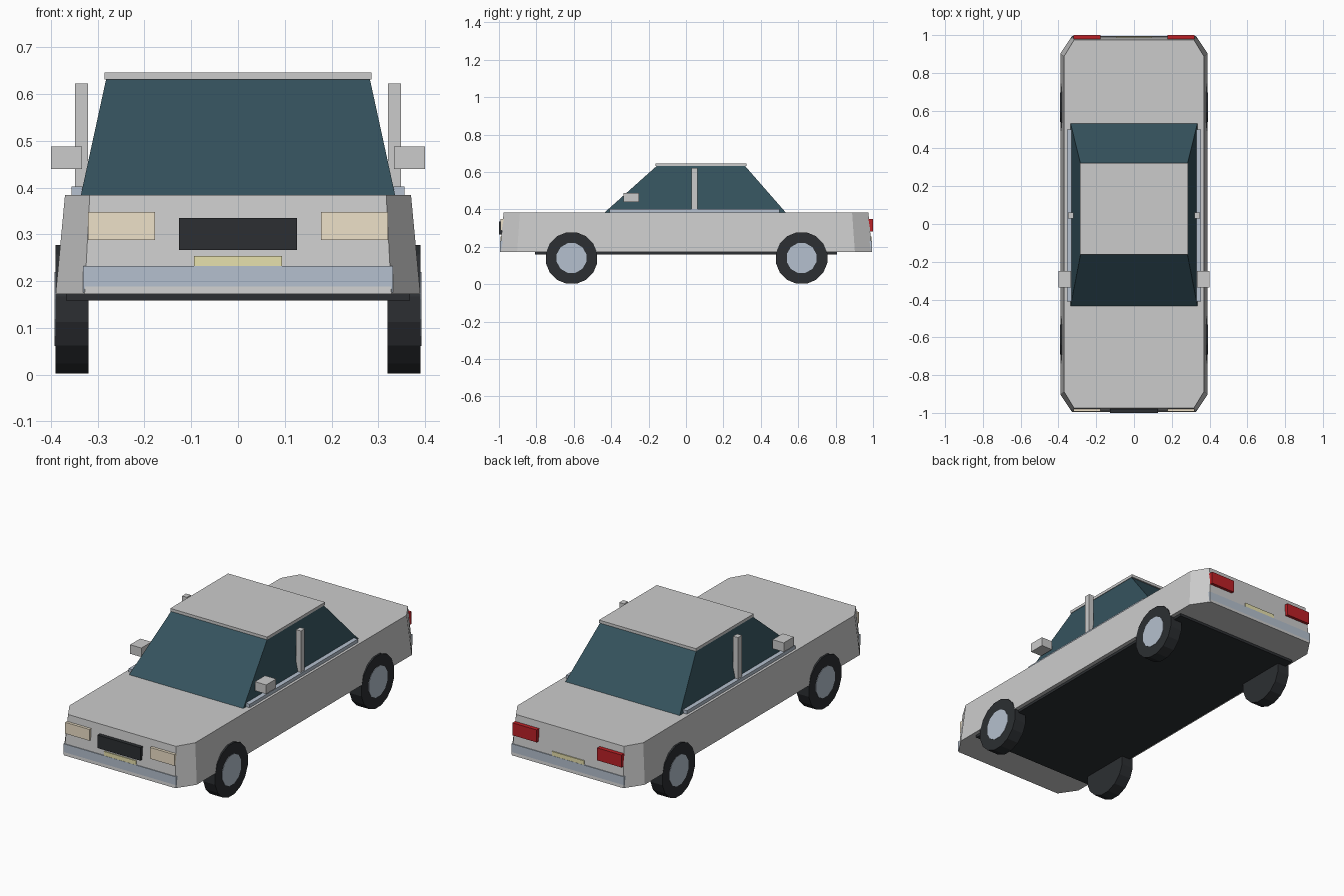
import bpy, bmesh, math
from mathutils import Matrix

if "Cube" in bpy.data.objects:
    bpy.data.objects.remove(bpy.data.objects["Cube"])


def material(name, r, g, b):
    m = bpy.data.materials.new(name)
    m.diffuse_color = (r, g, b, 1)
    m.use_nodes = True
    m.node_tree.nodes["Principled BSDF"].inputs["Base Color"].default_value = m.diffuse_color
    return m


GLASS = material("glass", 0.035, 0.085, 0.11)
RUBBER = material("rubber", 0.025, 0.028, 0.032)
CHROME = material("chrome", 0.46, 0.53, 0.62)
LAMP = material("headlight", 0.85, 0.75, 0.58)
RED = material("tail_red", 0.5, 0.015, 0.02)
PLATE = material("plate_yellow", 0.8, 0.75, 0.42)


def add_object(name, bm, mat=None):
    bmesh.ops.recalc_face_normals(bm, faces=bm.faces)
    mesh = bpy.data.meshes.new(name)
    bm.to_mesh(mesh)
    bm.free()
    obj = bpy.data.objects.new(name, mesh)
    bpy.context.collection.objects.link(obj)
    if mat:
        mesh.materials.append(mat)
    return obj


def box(name, x, y, z, mat=None):
    """Box from (min, max) ranges on each axis."""
    bm = bmesh.new()
    size = [b - a for a, b in (x, y, z)]
    mid = [(a + b) / 2 for a, b in (x, y, z)]
    bmesh.ops.create_cube(bm, size=1, matrix=Matrix.Translation(mid) @ Matrix.Diagonal((*size, 1)))
    return add_object(name, bm, mat)


def loft(name, lower, upper, z0, z1, mat=None):
    """Solid between two outlines with matching points."""
    bm = bmesh.new()
    a = [bm.verts.new((x, y, z0)) for x, y in lower]
    b = [bm.verts.new((x, y, z1)) for x, y in upper]
    bm.faces.new(a)
    bm.faces.new(b)
    n = len(a)
    for i in range(n):
        j = (i + 1) % n
        bm.faces.new((a[i], a[j], b[j], b[i]))
    return add_object(name, bm, mat)


def cylinder(name, x, y, z, radius, width, sides, mat):
    """Cylinder along x, with a flat facet at the bottom."""
    bm = bmesh.new()
    matrix = (Matrix.Translation((x, y, z)) @ Matrix.Rotation(math.pi / 2, 4, 'Y')
              @ Matrix.Rotation(math.pi / sides, 4, 'Z'))
    bmesh.ops.create_cone(bm, cap_ends=True, segments=sides, radius1=radius,
                          radius2=radius, depth=width, matrix=matrix)
    return add_object(name, bm, mat)


def chamfered(w, l, cw, cl):
    """Rectangle outline with cut corners."""
    return [(w, -cl), (w, cl), (cw, l), (-cw, l), (-w, cl), (-w, -cl), (-cw, -l), (cw, -l)]


def rect(w, y0, y1):
    return [(w, y0), (w, y1), (-w, y1), (-w, y0)]


# Body, cabin and floor
loft("body", chamfered(0.39, 0.995, 0.328, 0.903), chamfered(0.37, 0.975, 0.317, 0.888), 0.172, 0.384)
loft("cabin_glass", rect(0.336, -0.435, 0.533), rect(0.282, -0.157, 0.316), 0.384, 0.632, GLASS)
box("roof", (-0.285, 0.285), (-0.162, 0.324), (0.631, 0.646))
box("underbody", (-0.368, 0.368), (-0.807, 0.807), (0.158, 0.18), RUBBER)

# Front and rear fittings
for end, s in (("front", -1), ("rear", 1)):
    def depth(outer):
        return tuple(sorted((s * 0.95, s * outer)))
    box(end + "_bumper", (-0.331, 0.331), depth(0.9935), (0.176, 0.232), CHROME)
    box(end + "_plate", (-0.094, 0.094), depth(0.9925), (0.215, 0.254), PLATE)
    for side, k in (("left", -1), ("right", 1)):
        span = tuple(sorted((k * 0.178, k * 0.321)))
        if s < 0:
            box(side + "_headlight", span, depth(0.993), (0.288, 0.348), LAMP)
        else:
            box(side + "_tail_light", span, depth(1.0), (0.282, 0.348), RED)
box("grille", (-0.126, 0.126), (-1.0, -0.95), (0.266, 0.335), RUBBER)

# Side fittings and wheels
for side, k in (("left", -1), ("right", 1)):
    def across(a, b):
        return tuple(sorted((k * a, k * b)))
    box(side + "_belt_trim", across(0.325, 0.356), (-0.41, 0.5), (0.38, 0.402), CHROME)
    box(side + "_door_pillar", across(0.321, 0.349), (0.029, 0.062), (0.384, 0.622))
    box(side + "_mirror", across(0.334, 0.4), (-0.335, -0.25), (0.44, 0.488))
    for end, y in (("front", -0.612), ("rear", 0.618)):
        cylinder(f"{end}_{side}_tyre", k * 0.355, y, 0.14, 0.14, 0.07, 16, RUBBER)
        cylinder(f"{end}_{side}_hub", k * 0.357, y, 0.14, 0.082, 0.07, 12, CHROME)
